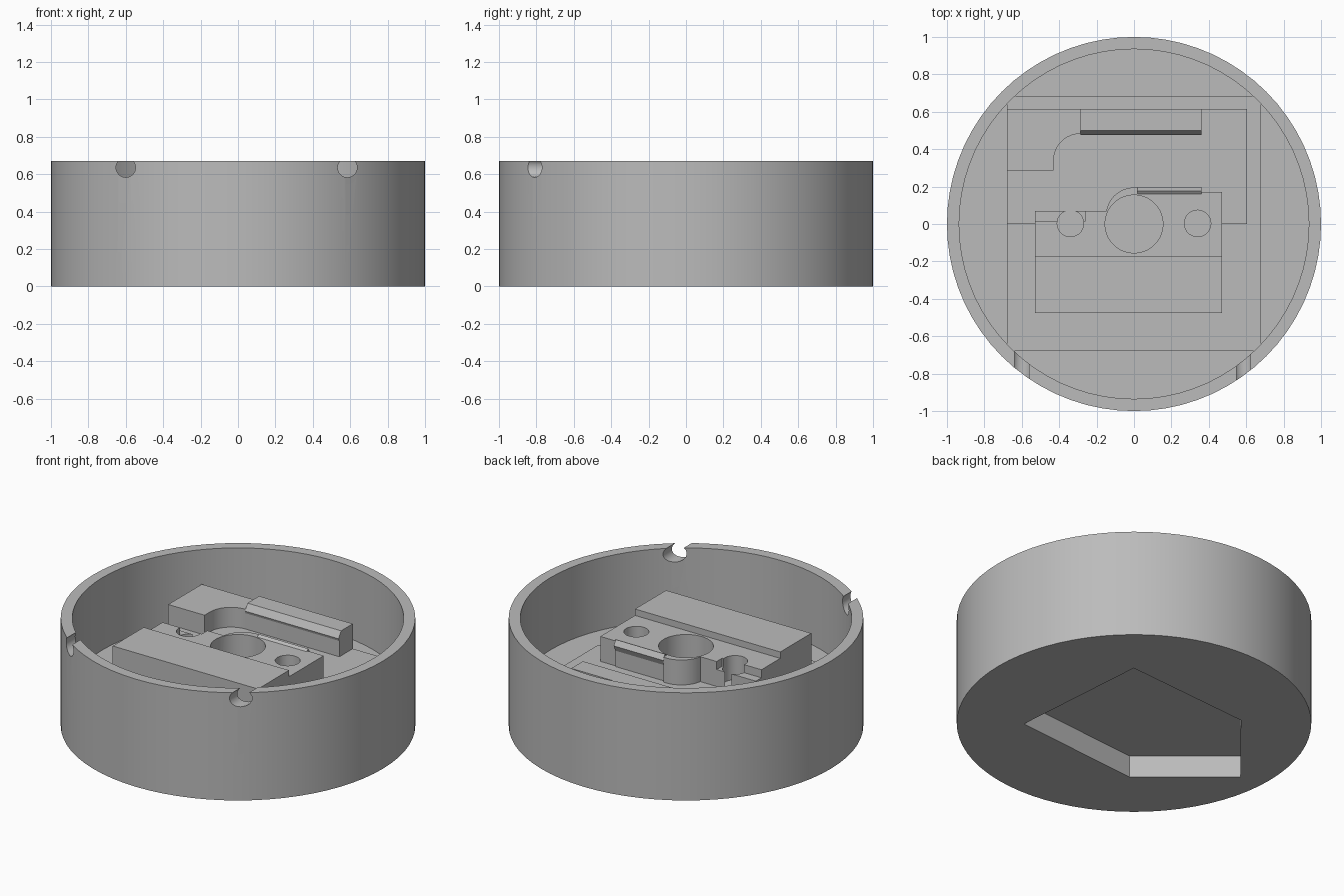
import bpy, bmesh, math

old = bpy.data.objects.get("Cube")
if old:
    bpy.data.objects.remove(old, do_unlink=True)

grey = bpy.data.materials.new("plain grey")
grey.use_nodes = True
colour = (0.5, 0.5, 0.5, 1)
grey.diffuse_color = colour
grey.node_tree.nodes["Principled BSDF"].inputs["Base Color"].default_value = colour


def finish(name, bm):
    bmesh.ops.recalc_face_normals(bm, faces=bm.faces)
    mesh = bpy.data.meshes.new(name)
    bm.to_mesh(mesh)
    bm.free()
    mesh.materials.append(grey)
    ob = bpy.data.objects.new(name, mesh)
    bpy.context.collection.objects.link(ob)
    return ob


def prism(name, outline, low, high, axis="z"):
    """Extrude an outline along z, or a (y, z) outline along x."""
    bm = bmesh.new()
    place = (lambda a, b: (a, b, low)) if axis == "z" else (lambda a, b: (low, a, b))
    face = bm.faces.new([bm.verts.new(place(a, b)) for a, b in outline])
    moved = bmesh.ops.extrude_face_region(bm, geom=[face])["geom"]
    step = (0, 0, high - low) if axis == "z" else (high - low, 0, 0)
    bmesh.ops.translate(bm, vec=step, verts=[g for g in moved if isinstance(g, bmesh.types.BMVert)])
    return finish(name, bm)


def rect(x0, y0, x1, y1):
    return [(x0, y0), (x1, y0), (x1, y1), (x0, y1)]


def arc(cx, cy, r, start, end, steps):
    angles = [math.radians(start + (end - start) * i / steps) for i in range(steps + 1)]
    return [(cx + r * math.cos(a), cy + r * math.sin(a)) for a in angles]


def circle(cx, cy, r, steps=40):
    return arc(cx, cy, r, 0, 360, steps)[:-1]


def activate(ob):
    bpy.ops.object.select_all(action="DESELECT")
    ob.select_set(True)
    bpy.context.view_layer.objects.active = ob


def cut(ob, cutter):
    cutter.hide_render = True
    mod = ob.modifiers.new("cut", "BOOLEAN")
    mod.operation = "DIFFERENCE"
    mod.solver = "EXACT"
    mod.object = cutter
    activate(ob)
    bpy.ops.object.modifier_apply(modifier=mod.name)
    bpy.data.objects.remove(cutter, do_unlink=True)


def smooth(ob):
    activate(ob)
    bpy.ops.object.shade_smooth_by_angle(angle=math.radians(30))


# round housing with a solid bottom
HEIGHT, FLOOR, SQUARE, TRAY, DECK = 0.67, 0.22, 0.25, 0.34, 0.495
housing = prism("housing", circle(0, 0, 1, 72), 0, HEIGHT)
cut(housing, prism("cavity_cutter", circle(0, 0, 0.935, 72), FLOOR, 1))

# cable notches in the front of the rim
for x in (-0.6, 0.585):
    bm = bmesh.new()
    bmesh.ops.create_cone(bm, cap_ends=True, segments=32, radius1=0.052, radius2=0.052, depth=0.5)
    for v in bm.verts:
        v.co = (v.co.x + x, v.co.z - 0.78, v.co.y + 0.635)
    cut(housing, finish("notch_cutter", bm))

# arrow-shaped recess in the underside
arrow = [(0.47, -0.405), (0.4, 0.475), (-0.44, 0.413), (-0.85, -0.08), (-0.37, -0.482)]
cut(housing, prism("recess_cutter", arrow, -0.1, 0.137))
smooth(housing)

# square floor plate and raised tray
prism("floor_plate", rect(-0.68, -0.68, 0.68, 0.685), FLOOR - 0.05, SQUARE)
prism("tray", rect(-0.678, 0, 0.605, 0.615), SQUARE - 0.03, TRAY)

# central deck with a rounded shoulder around the large hole
deck_outline = [(-0.53, -0.3), (0.47, -0.3), (0.47, 0.172), (0.36, 0.172), (0.36, 0.18), (0, 0.18)]
deck_outline[-1:] = [(0.02, 0.18), (0.02, 0.195)] + arc(0, 0.045, 0.15, 90, 170, 12) + [(-0.148, 0.07), (-0.53, 0.07)]
deck = prism("deck", deck_outline, SQUARE - 0.03, DECK)
cut(deck, prism("hole_cutter", circle(0, 0, 0.155), TRAY + 0.004, 1))
for x in (-0.34, 0.34):
    cut(deck, prism("screw_cutter", circle(x, 0.003, 0.071, 28), TRAY + 0.004, 1))
cut(deck, prism("ledge_cutter", rect(-0.6, 0.015, -0.26, 0.2), DECK - 0.05, 1))
smooth(deck)

# front ridge
prism("front_ridge", rect(-0.53, -0.475, 0.47, -0.17), SQUARE - 0.03, 0.535)

# rear block with a rounded inner corner
rear_outline = [(-0.68, 0.615), (-0.68, 0.285), (-0.43, 0.285)]
rear_outline += arc(-0.285, 0.338, 0.145, 180, 90, 12) + [(0.36, 0.483), (0.36, 0.615)]
smooth(prism("rear_block", rear_outline, SQUARE - 0.03, 0.463))

# bevelled clip lips on both sides of the slot
rear_lip = [(0.48, 0.44), (0.475, 0.455), (0.5, 0.495), (0.615, 0.495), (0.615, 0.44)]
prism("rear_lip", rear_lip, -0.285, 0.36, "x")
deck_lip = [(0.16, 0.44), (0.182, 0.44), (0.197, 0.475), (0.177, 0.507), (0.16, 0.495)]
prism("deck_lip", deck_lip, 0.02, 0.36, "x")
